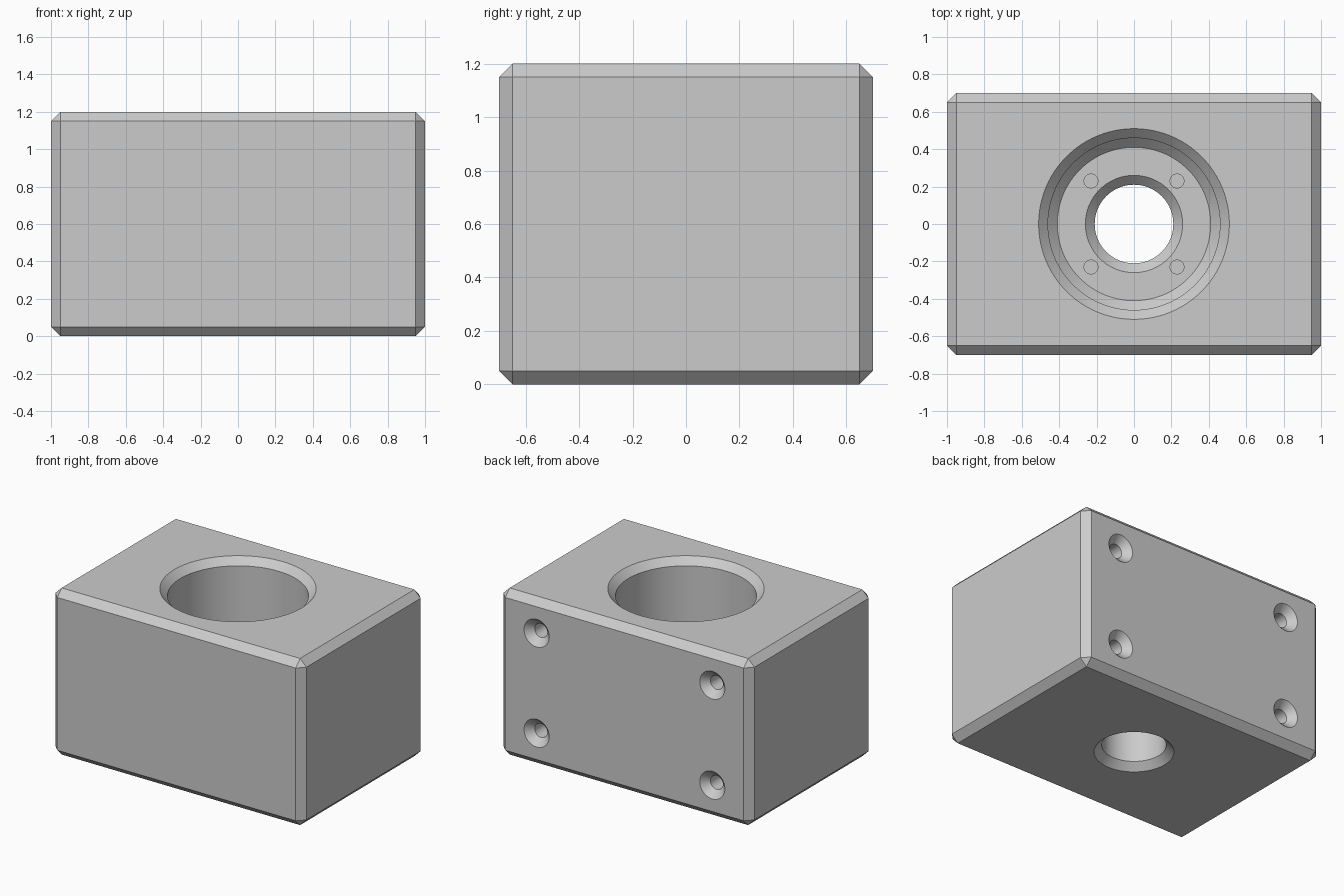
import bpy, bmesh, math
from mathutils import Matrix, Vector

cube = bpy.data.objects.get("Cube")
if cube:
    bpy.data.objects.remove(cube, do_unlink=True)

W, D, H = 2.0, 1.4, 1.2
CH = 0.05          # common chamfer size
FLOOR = 0.5        # height of the bore floor

grey = bpy.data.materials.new("machined_grey")
grey.use_nodes = True
grey.diffuse_color = (0.6, 0.6, 0.6, 1)
grey.node_tree.nodes["Principled BSDF"].inputs["Base Color"].default_value = (0.6, 0.6, 0.6, 1)


def add_object(name, bm):
    bmesh.ops.recalc_face_normals(bm, faces=bm.faces)
    mesh = bpy.data.meshes.new(name)
    bm.to_mesh(mesh)
    bm.free()
    mesh.materials.append(grey)
    ob = bpy.data.objects.new(name, mesh)
    bpy.context.collection.objects.link(ob)
    return ob


def lathe(name, profile, sides, matrix):
    """Closed solid turned around z from (radius, height) pairs."""
    bm = bmesh.new()
    rings = []
    for r, z in profile:
        rings.append([bm.verts.new((r * math.cos(a), r * math.sin(a), z))
                      for a in (math.tau * i / sides for i in range(sides))])
    for low, high in zip(rings, rings[1:]):
        for i in range(sides):
            j = (i + 1) % sides
            bm.faces.new((low[i], low[j], high[j], high[i]))
    bm.faces.new(rings[0])
    bm.faces.new(rings[-1])
    bm.transform(matrix)
    return add_object(name, bm)


def cut(target, cutter):
    cutter.hide_render = True
    mod = target.modifiers.new("cut", 'BOOLEAN')
    mod.operation = 'DIFFERENCE'
    mod.solver = 'EXACT'
    mod.object = cutter
    bpy.context.view_layer.objects.active = target
    bpy.ops.object.modifier_apply(modifier=mod.name)
    bpy.data.objects.remove(cutter, do_unlink=True)


# Chamfered block
bm = bmesh.new()
bmesh.ops.create_cube(bm, size=1, matrix=Matrix.Translation((0, 0, H / 2))
                      @ Matrix.Diagonal((W, D, H, 1)))
bmesh.ops.bevel(bm, geom=bm.edges[:], offset=CH, offset_type='OFFSET',
                segments=1, profile=0.5, affect='EDGES')
block = add_object("housing_block", bm)

# Stepped bore with chamfered rims
R, r = 0.46, 0.21
bore = [(r + 2 * CH, -CH), (r, CH), (r, FLOOR - CH), (r + CH, FLOOR),
        (R - CH, FLOOR), (R, FLOOR + CH), (R, H - CH), (R + 2 * CH, H + CH)]
cut(block, lathe("bore_cutter", bore, 96, Matrix()))

# Blind holes in the bore floor
pin = [(0.037, -0.2), (0.037, 0.1)]
for x in (-0.23, 0.23):
    for y in (-0.23, 0.23):
        cut(block, lathe("pin_cutter", pin, 32, Matrix.Translation((x, y, FLOOR))))

# Countersunk mounting holes in the back face
screw = [(0.05, -0.4), (0.05, -CH), (0.05 + 2 * CH, CH)]
turn = Matrix.Rotation(-math.pi / 2, 4, 'X')
for x in (-0.7, 0.7):
    for z in (0.24, 0.96):
        cut(block, lathe("screw_cutter", screw, 48,
                         Matrix.Translation((x, D / 2, z)) @ turn))

# Smooth round walls, sharp edges elsewhere
bpy.ops.object.select_all(action='DESELECT')
block.select_set(True)
bpy.context.view_layer.objects.active = block
bpy.ops.object.shade_smooth_by_angle(angle=math.radians(25))
